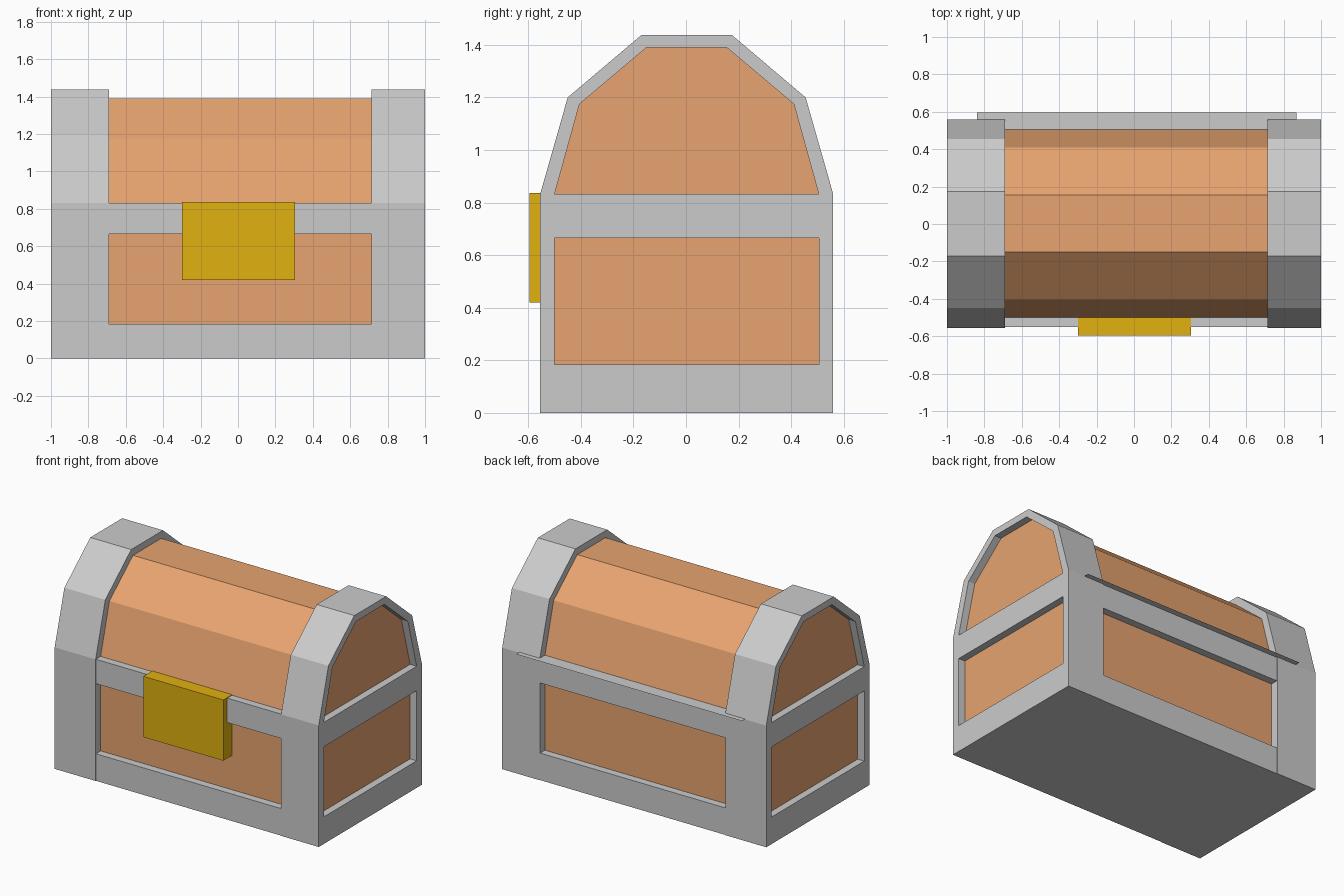
import bpy, bmesh

if "Cube" in bpy.data.objects:
    bpy.data.objects.remove(bpy.data.objects["Cube"])


def material(name, rgb):
    m = bpy.data.materials.new(name)
    m.diffuse_color = (*rgb, 1)
    m.use_nodes = True
    m.node_tree.nodes["Principled BSDF"].inputs["Base Color"].default_value = m.diffuse_color
    return m


WOOD = material("wood", (0.80, 0.37, 0.16))
GOLD = material("brass", (0.75, 0.44, 0.005))


def finish(name, bm, mat=None, recalc=True):
    if recalc:
        bmesh.ops.recalc_face_normals(bm, faces=bm.faces)
    me = bpy.data.meshes.new(name)
    bm.to_mesh(me)
    bm.free()
    if mat:
        me.materials.append(mat)
    ob = bpy.data.objects.new(name, me)
    bpy.context.collection.objects.link(ob)
    return ob


def prism(name, profile, x0, x1, mat=None):
    """Extrude a closed (y, z) profile along x."""
    bm = bmesh.new()
    a = [bm.verts.new((x0, y, z)) for y, z in profile]
    b = [bm.verts.new((x1, y, z)) for y, z in profile]
    n = len(profile)
    bm.faces.new(a)
    bm.faces.new(b)
    for i in range(n):
        j = (i + 1) % n
        bm.faces.new((a[i], a[j], b[j], b[i]))
    return finish(name, bm, mat)


def box(name, x, y, z, mat=None):
    return prism(name, [(y[0], z[0]), (y[1], z[0]), (y[1], z[1]), (y[0], z[1])], *x, mat)


RIM = 0.832                                   # seam between body and lid
ENDS = {"left": (-1, -0.69), "right": (0.715, 1)}
SIDES = {"front": (-0.555, -0.5), "back": (0.505, 0.56)}
RAILS = {"lower": (0, 0.185), "upper": (0.665, RIM)}

# Body: wooden core, metal corner posts and rails
box("body_panels", (-0.95, 0.95), (-0.5, 0.505), (0.185, 0.665), WOOD)
for end, xs in ENDS.items():
    for side, ys in SIDES.items():
        box(f"post_{side}_{end}", xs, ys, (0, RIM))
for level, zs in RAILS.items():
    box(f"side_rails_{level}", (-1, 1), (-0.5, 0.505), zs)
    box(f"front_rail_{level}", (-0.69, 0.715), (-0.552, -0.5), zs)
    box(f"back_rail_{level}", (-0.69, 0.715), (0.505, 0.557), zs)

# Lid: faceted wooden barrel with a metal arch at each end
outer = [(-0.555, RIM), (-0.45, 1.2), (-0.17, 1.437), (0.175, 1.437), (0.455, 1.2), (0.56, RIM)]
inner = [(-0.5, RIM), (-0.405, 1.175), (-0.15, 1.39), (0.155, 1.39), (0.41, 1.175), (0.505, RIM)]
prism("lid_panel", inner, -0.95, 0.95, WOOD)
for end, xs in ENDS.items():
    bm = bmesh.new()
    rings = [[bm.verts.new((x, *p)) for p in prof] for x in xs for prof in (outer, inner)]
    o0, i0, o1, i1 = rings
    for k in range(5):
        for p, q in ((o0, o1), (o1, i1), (i1, i0), (i0, o0)):
            bm.faces.new((p[k], p[k + 1], q[k + 1], q[k]))
    for k in (0, 5):
        bm.faces.new((o0[k], o1[k], i1[k], i0[k]))
    finish(f"lid_arch_{end}", bm)

# Thin hinge sheet lying in the seam, facing down
bm = bmesh.new()
bm.faces.new([bm.verts.new((x, y, RIM + 0.003)) for x, y in
              ((-0.84, 0.4), (-0.84, 0.595), (0.87, 0.595), (0.87, 0.4))])
finish("hinge_sheet", bm, recalc=False)

# Latch plate
box("latch", (-0.3, 0.305), (-0.595, -0.495), (0.42, 0.836), GOLD)
